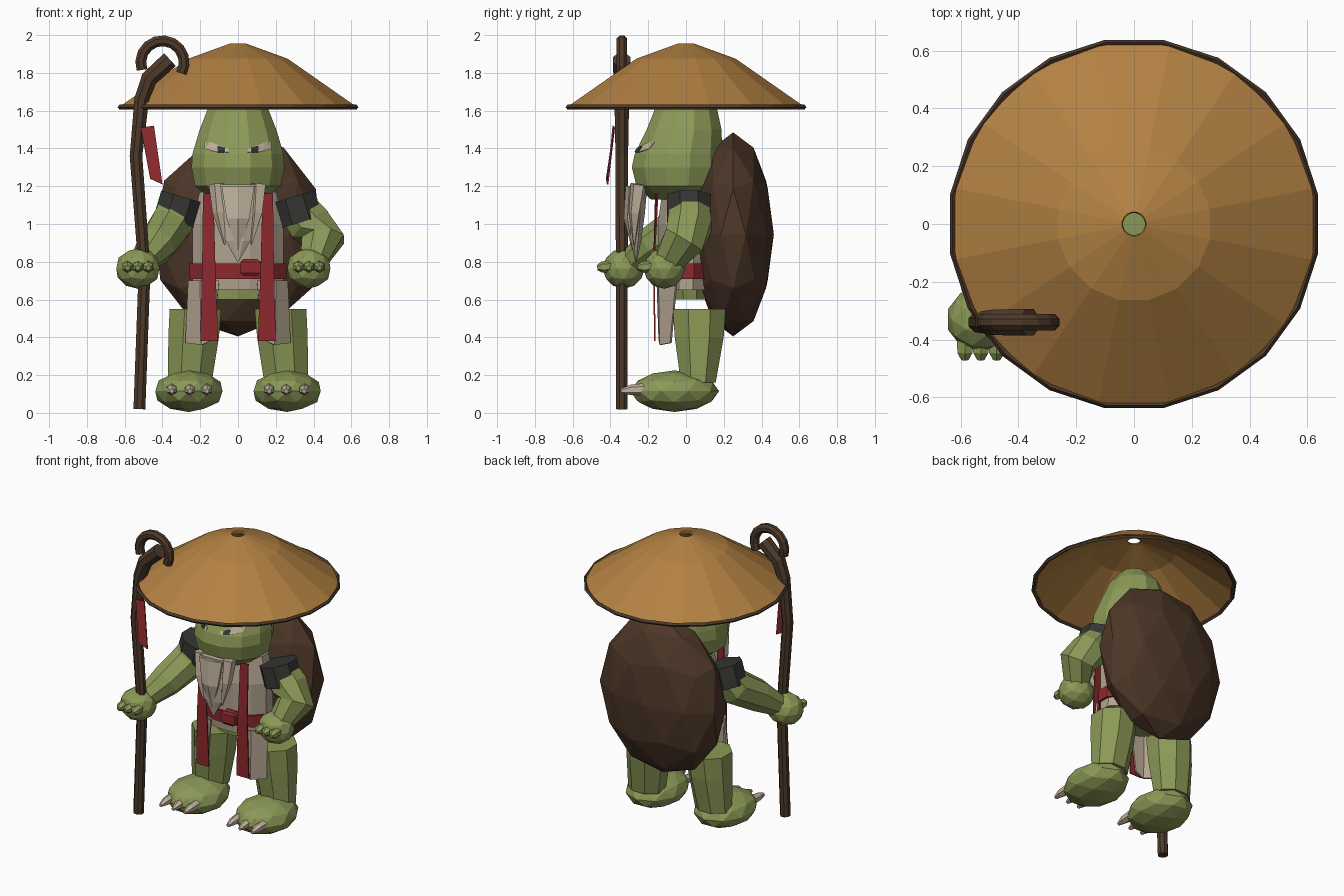
import bpy, bmesh, math
from mathutils import Vector
from mathutils.bvhtree import BVHTree

def material(name, r, g, b):
    m = bpy.data.materials.new(name)
    m.diffuse_color = (r, g, b, 1)
    return m

GREEN = material("green skin", 0.26, 0.32, 0.095)
STRAW = material("straw", 0.45, 0.22, 0.055)
SHELL = material("shell brown", 0.075, 0.038, 0.021)
WOOD = material("wood brown", 0.075, 0.042, 0.023)
RED = material("red cloth", 0.27, 0.022, 0.026)
CLOTH = material("beige cloth", 0.45, 0.37, 0.28)
BEARD = material("pale beard", 0.54, 0.45, 0.34)
DARK = material("charcoal", 0.035, 0.037, 0.034)

def finish(name, bm, mat, thick=0.0):
    bmesh.ops.recalc_face_normals(bm, faces=bm.faces)
    me = bpy.data.meshes.new(name)
    bm.to_mesh(me)
    bm.free()
    me.materials.append(mat)
    ob = bpy.data.objects.new(name, me)
    bpy.context.collection.objects.link(ob)
    if thick:
        s = ob.modifiers.new("thickness", 'SOLIDIFY')
        s.thickness = thick
        s.offset = 0
    return ob

def skin(name, rings, mat, caps=True, closed=False, thick=0.0):
    """Bridge successive rings of points."""
    bm = bmesh.new()
    vs = [[bm.verts.new(p) for p in r] for r in rings]
    n = len(vs[0])
    pairs = list(zip(vs, vs[1:])) + ([(vs[-1], vs[0])] if closed else [])
    for a, b in pairs:
        for i in range(n):
            j = (i + 1) % n
            bm.faces.new((a[i], a[j], b[j], b[i]))
    if caps:
        bm.faces.new(vs[0])
        bm.faces.new(vs[-1])
    return finish(name, bm, mat, thick)

def loft(name, rings, n, mat, **kw):
    """Stacked ellipses: (z, x, y, rx, ry)."""
    ang = [2 * math.pi * (i + 0.5) / n for i in range(n)]
    return skin(name, [[(x + rx * math.cos(a), y + ry * math.sin(a), z) for a in ang]
                       for z, x, y, rx, ry in rings], mat, **kw)

def tube(name, pts, n, mat):
    """Swept tube along (x, y, z, radius) points."""
    P = [Vector(p[:3]) for p in pts]
    rings = []
    for i, p in enumerate(P):
        t = (P[min(i + 1, len(P) - 1)] - P[max(i - 1, 0)]).normalized()
        ref = Vector((0, 0, 1)) if abs(t.y) > 0.9 else Vector((0, 1, 0))
        u = t.cross(ref).normalized()
        v = u.cross(t)
        rings.append([p + pts[i][3] * (u * math.cos(a) + v * math.sin(a))
                      for a in (2 * math.pi * (k + 0.5) / n for k in range(n))])
    return skin(name, rings, mat)

def blob(name, c, r, mat, sub=2):
    bm = bmesh.new()
    bmesh.ops.create_icosphere(bm, subdivisions=sub, radius=1)
    for v in bm.verts:
        v.co = Vector([c[k] + r[k] * v.co[k] for k in range(3)])
    return finish(name, bm, mat)

def strip(name, rows, mat, thick):
    """Sheet through rows of points."""
    bm = bmesh.new()
    vs = [[bm.verts.new(p) for p in r] for r in rows]
    for a, b in zip(vs, vs[1:]):
        for i in range(len(a) - 1):
            bm.faces.new((a[i], a[i + 1], b[i + 1], b[i]))
    return finish(name, bm, mat, thick)

# Straw hat with open crown hole, and its dark rim
loft("hat", [(1.62, 0, 0, 0.63, 0.63), (1.87, 0, 0, 0.265, 0.265),
             (1.95, 0, 0, 0.04, 0.04)], 16, STRAW, caps=False, thick=0.012)
loft("hat_rim", [(1.605, 0, 0, 0.635, 0.635), (1.618, 0, 0, 0.645, 0.645),
                 (1.633, 0, 0, 0.635, 0.635), (1.618, 0, 0, 0.615, 0.615)],
     20, WOOD, caps=False, closed=True)

# Head
head = loft("head", [(1.13, 0, -0.05, 0.14, 0.14), (1.2, 0, -0.045, 0.235, 0.225),
                     (1.3, 0, -0.045, 0.255, 0.25), (1.37, 0, -0.04, 0.25, 0.24),
                     (1.5, 0, -0.01, 0.21, 0.205), (1.61, 0, 0, 0.165, 0.17),
                     (1.7, 0, 0, 0.09, 0.09)], 12, GREEN)
bvh = BVHTree.FromPolygons([v.co for v in head.data.vertices],
                           [tuple(p.vertices) for p in head.data.polygons])

def on_face(x, z, lift):
    return bvh.ray_cast(Vector((x, -2, z)), Vector((0, 1, 0)))[0] - Vector((0, lift, 0))

# Eyes: slanted patches projected onto the face, with dark pupils
for s, side in ((-1, "right"), (1, "left")):
    cols = [(0.05, 1.38, 1.395), (0.08, 1.378, 1.408), (0.105, 1.38, 1.418),
            (0.14, 1.388, 1.432), (0.175, 1.4, 1.435)]
    strip(side + "_eye", [[on_face(s * x, lo + (hi - lo) * f, 0.004) for f in (0, 0.5, 1)]
                          for x, lo, hi in cols], BEARD, 0.004)
    strip(side + "_pupil", [[on_face(s * x, z, 0.008) for z in (1.38, h)]
                            for x, h in ((0.072, 1.403), (0.09, 1.41), (0.108, 1.413))],
          DARK, 0.004)

# Beard: main wedge, raised middle lock and side locks
loft("beard", [(1.21, 0, -0.25, 0.145, 0.05), (1.05, 0, -0.26, 0.12, 0.045),
               (0.91, 0, -0.265, 0.07, 0.03), (0.8, 0, -0.265, 0.004, 0.004)], 8, BEARD)
loft("beard_middle_lock", [(1.2, 0, -0.28, 0.1, 0.04), (1.03, 0, -0.29, 0.07, 0.04),
                           (0.86, 0, -0.28, 0.004, 0.004)], 6, BEARD)
for s in (-1, 1):
    tube("beard_side_lock", [(s * 0.11, -0.25, 1.21, 0.045), (s * 0.1, -0.27, 1.06, 0.035),
                             (s * 0.07, -0.275, 0.89, 0.004)], 5, BEARD)

# Body, robe and belt
loft("body", [(0.6, 0, 0.02, 0.17, 0.11), (0.7, 0, 0.02, 0.2, 0.12)], 10, GREEN)
loft("neck", [(1.1, 0, 0.02, 0.16, 0.12), (1.21, 0, 0.02, 0.14, 0.12)], 8, GREEN)
loft("robe", [(0.65, 0, 0.0, 0.25, 0.14), (0.76, 0, 0.0, 0.25, 0.15),
              (1.0, 0, 0.0, 0.25, 0.155), (1.17, 0, 0.01, 0.21, 0.14)], 12, CLOTH)
loft("belt", [(0.71, 0, 0, 0.265, 0.162), (0.79, 0, 0, 0.265, 0.165)], 12, RED)
loft("belt_knot", [(0.725, 0.065, -0.175, 0.05, 0.03), (0.74, 0.065, -0.175, 0.075, 0.045),
                   (0.8, 0.065, -0.175, 0.075, 0.045), (0.815, 0.065, -0.175, 0.05, 0.03)],
     4, RED)

# Shell on the back
blob("shell", (0, 0.25, 0.945), (0.46, 0.215, 0.54), SHELL)

for s, side in ((-1, "right"), (1, "left")):
    # Robe flap wrapping the hip and red sash in front
    strip(side + "_robe_flap",
          [[(s * 0.1, -0.15, 0.7), (s * 0.2, -0.14, 0.7), (s * 0.26, -0.05, 0.7)],
           [(s * 0.13, -0.14, 0.39), (s * 0.19, -0.135, 0.36), (s * 0.275, -0.08, 0.37)]],
          CLOTH, 0.012)
    strip(side + "_sash", [[(s * 0.13, -0.16, 1.16), (s * 0.185, -0.15, 1.16)],
                           [(s * 0.12, -0.17, 0.78), (s * 0.19, -0.17, 0.78)],
                           [(s * 0.105, -0.165, 0.38), (s * 0.2, -0.165, 0.38)]], RED, 0.008)
    # Leg, foot and claws
    loft(side + "_leg", [(0.55, s * 0.225, 0.07, 0.148, 0.152), (0.4, s * 0.235, 0.07, 0.145, 0.14),
                         (0.16, s * 0.255, 0.065, 0.125, 0.1)], 8, GREEN)
    blob(side + "_foot", (s * 0.26, -0.06, 0.115), (0.187, 0.235, 0.11), GREEN)
    for x in (0.165, 0.255, 0.35):
        tube(side + "_claw", [(s * x, -0.2, 0.125, 0.033), (s * x, -0.29, 0.122, 0.028),
                              (s * x, -0.345, 0.115, 0.012)], 6, BEARD)
    # Shoulder cuff
    tube(side + "_cuff", [(s * 0.295, 0.015, 1.145, 0.125), (s * 0.335, 0.015, 1.01, 0.125)],
         8, DARK)

# Arms: one reaching to the staff, one bent at the hip
tube("right_arm", [(-0.31, 0.02, 1.09, 0.11), (-0.36, -0.02, 0.99, 0.118),
                   (-0.43, -0.17, 0.89, 0.105), (-0.52, -0.31, 0.78, 0.065)], 8, GREEN)
tube("left_arm", [(0.31, 0.02, 1.09, 0.11), (0.38, 0.02, 1.0, 0.125),
                  (0.45, -0.01, 0.915, 0.12), (0.39, -0.1, 0.8, 0.08)], 8, GREEN)
for side, x, y in (("right", -0.53, -0.33), ("left", 0.375, -0.115)):
    blob(side + "_hand", (x, y, 0.765), (0.12, 0.112, 0.108), GREEN)
    for dx in (-0.055, 0, 0.055):
        tube(side + "_finger", [(x + dx, y - 0.06, 0.775, 0.032), (x + dx, y - 0.115, 0.772, 0.03),
                                (x + dx, y - 0.14, 0.768, 0.014)], 6, GREEN)

# Crooked staff with curled top and a red ribbon
Y = -0.34
tube("staff", [(-0.522, Y, 0.02, 0.034), (-0.495, Y, 0.75, 0.034), (-0.54, Y, 1.36, 0.036),
               (-0.51, Y, 1.66, 0.042), (-0.47, Y, 1.77, 0.048), (-0.36, Y, 1.87, 0.05)], 8, WOOD)
arc = [math.radians(a) for a in range(200, -31, -23)]
tube("staff_hook", [(-0.4 + 0.115 * math.cos(a), Y, 1.855 + 0.115 * math.sin(a), 0.031)
                    for a in arc], 8, WOOD)
strip("staff_ribbon", [[(-0.515, -0.38, 1.51), (-0.445, -0.385, 1.52)],
                       [(-0.465, -0.42, 1.24), (-0.4, -0.415, 1.21)]], RED, 0.008)
